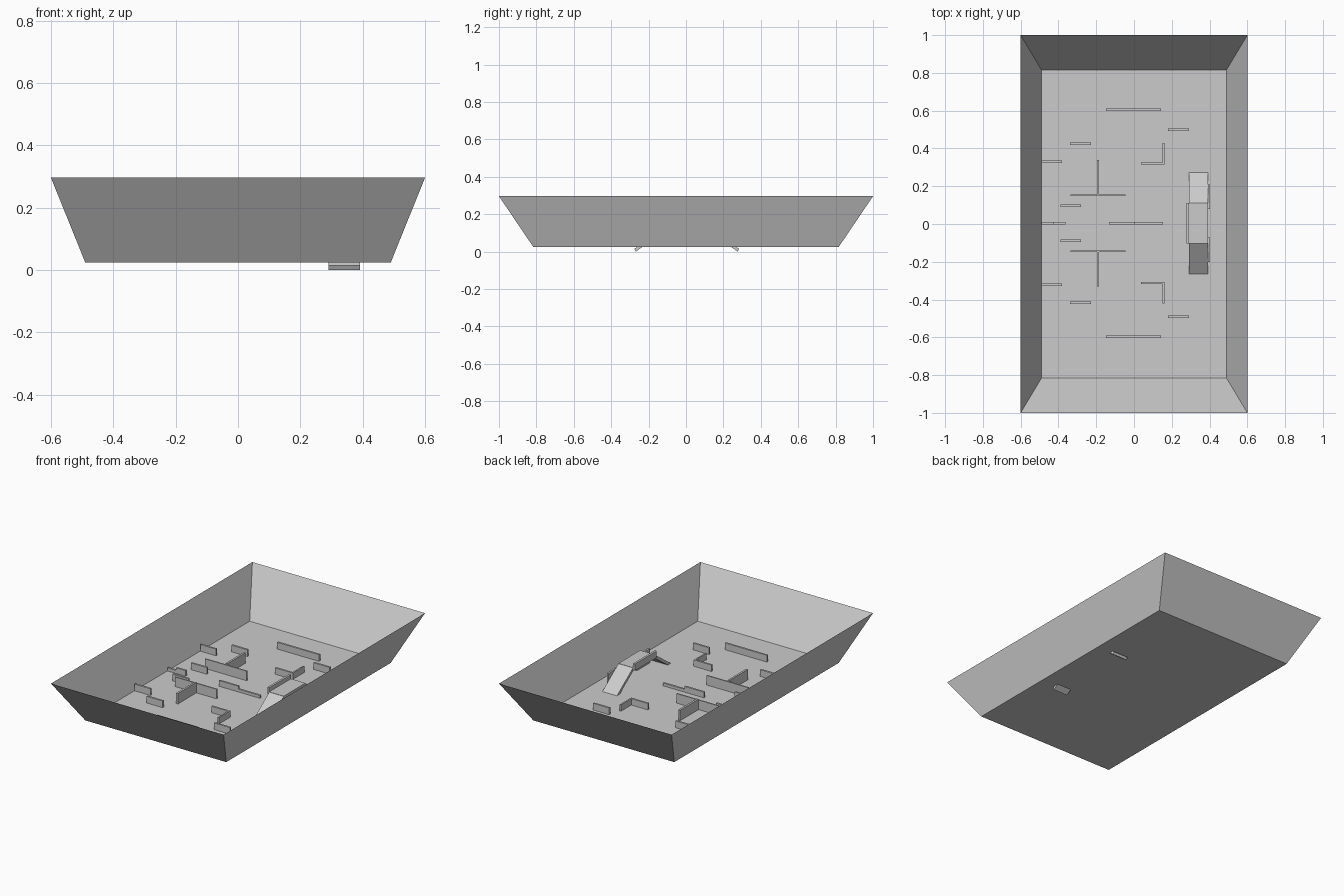
import bpy, bmesh

if "Cube" in bpy.data.objects:
    bpy.data.objects.remove(bpy.data.objects["Cube"])

FLOOR = 0.024   # floor level
MID = 0.004     # mirror line of the obstacles along y
T = 0.012       # wall thickness


def mesh_object(name, verts, faces, fix=True):
    me = bpy.data.meshes.new(name)
    me.from_pydata(verts, [], faces)
    if fix:
        bm = bmesh.new()
        bm.from_mesh(me)
        bmesh.ops.recalc_face_normals(bm, faces=bm.faces)
        bm.to_mesh(me)
        bm.free()
    ob = bpy.data.objects.new(name, me)
    bpy.context.collection.objects.link(ob)
    return ob


def prism(name, x0, x1, profile):
    """Extrude a y-z profile from x0 to x1."""
    n = len(profile)
    verts = [(x, y, z) for x in (x0, x1) for y, z in profile]
    faces = [tuple(range(n)), tuple(range(2 * n - 1, n - 1, -1))]
    faces += [(i, (i + 1) % n, (i + 1) % n + n, i + n) for i in range(n)]
    return mesh_object(name, verts, faces)


def box(name, x0, x1, y0, y1, z0, z1):
    return prism(name, x0, x1, [(y0, z0), (y1, z0), (y1, z1), (y0, z1)])


# Open tray: floor and four flared sheet walls
ring = [(-1, -1), (1, -1), (1, 1), (-1, 1)]
verts = [(sx * 0.49, sy * 0.816, FLOOR) for sx, sy in ring]
verts += [(sx * 0.6, sy * 1.0, 0.296) for sx, sy in ring]
mesh_object("tray", verts, [(0, 1, 2, 3)] +
            [(i, i + 4, (i + 1) % 4 + 4, (i + 1) % 4) for i in range(4)], fix=False)

# Obstacles repeated on both halves: name, x range, y range, height
h = T / 2
pairs = [
    ("long_barrier", -0.148, 0.144, 0.601 - h, 0.601 + h, 0.042),
    ("right_barrier", 0.18, 0.292, 0.495 - h, 0.495 + h, 0.042),
    ("left_barrier", -0.34, -0.228, 0.421 - h, 0.421 + h, 0.042),
    ("edge_barrier", -0.489, -0.38, 0.326 - h, 0.326 + h, 0.042),
    ("inner_barrier", -0.39, -0.28, 0.092 - h, 0.092 + h, 0.042),
    ("corner_barrier", 0.037, 0.16, 0.316 - h, 0.316 + h, 0.04),
    ("corner_barrier_arm", 0.152, 0.161, 0.31, 0.424, 0.04),
    ("tee_wall", -0.335, -0.045, 0.149 - 0.004, 0.149 + 0.004, 0.06),
    ("tee_wall_stem", -0.197, -0.185, 0.152, 0.336, 0.066),
    ("ramp_side_wall", 0.391, 0.402, 0.075, 0.205, 0.09),
]
for name, x0, x1, y0, y1, height in pairs:
    for side, s in (("back", 1), ("front", -1)):
        ya, yb = sorted((MID + s * y0, MID + s * y1))
        box(f"{name}_{side}", x0, x1, ya, yb, FLOOR, FLOOR + height)

# Stepped barriers on the centre line
for name, x0, x1, height in [("centre_barrier_high", -0.132, 0.004, 0.036),
                             ("centre_barrier_low", 0.004, 0.154, 0.018),
                             ("edge_step_low", -0.489, -0.43, 0.02),
                             ("edge_step_high", -0.43, -0.363, 0.036)]:
    box(name, x0, x1, MID - h, MID + h, FLOOR, FLOOR + height)

# Raised bridge with a ramp at each end
TOP = 0.14
box("bridge_deck", 0.29, 0.391, MID - 0.108, MID + 0.108, TOP - 0.016, TOP)
for side, s in (("back", 1), ("front", -1)):
    prof = [(0.106, TOP), (0.280, 0.015), (0.272, 0.0), (0.098, TOP - 0.016)]
    prism(f"ramp_{side}", 0.29, 0.391, [(MID + s * y, z) for y, z in prof])

# Rail along the inner edge of the bridge
box("bridge_rail", 0.277, 0.29, MID - 0.108, MID + 0.108, TOP - 0.016, 0.166)
